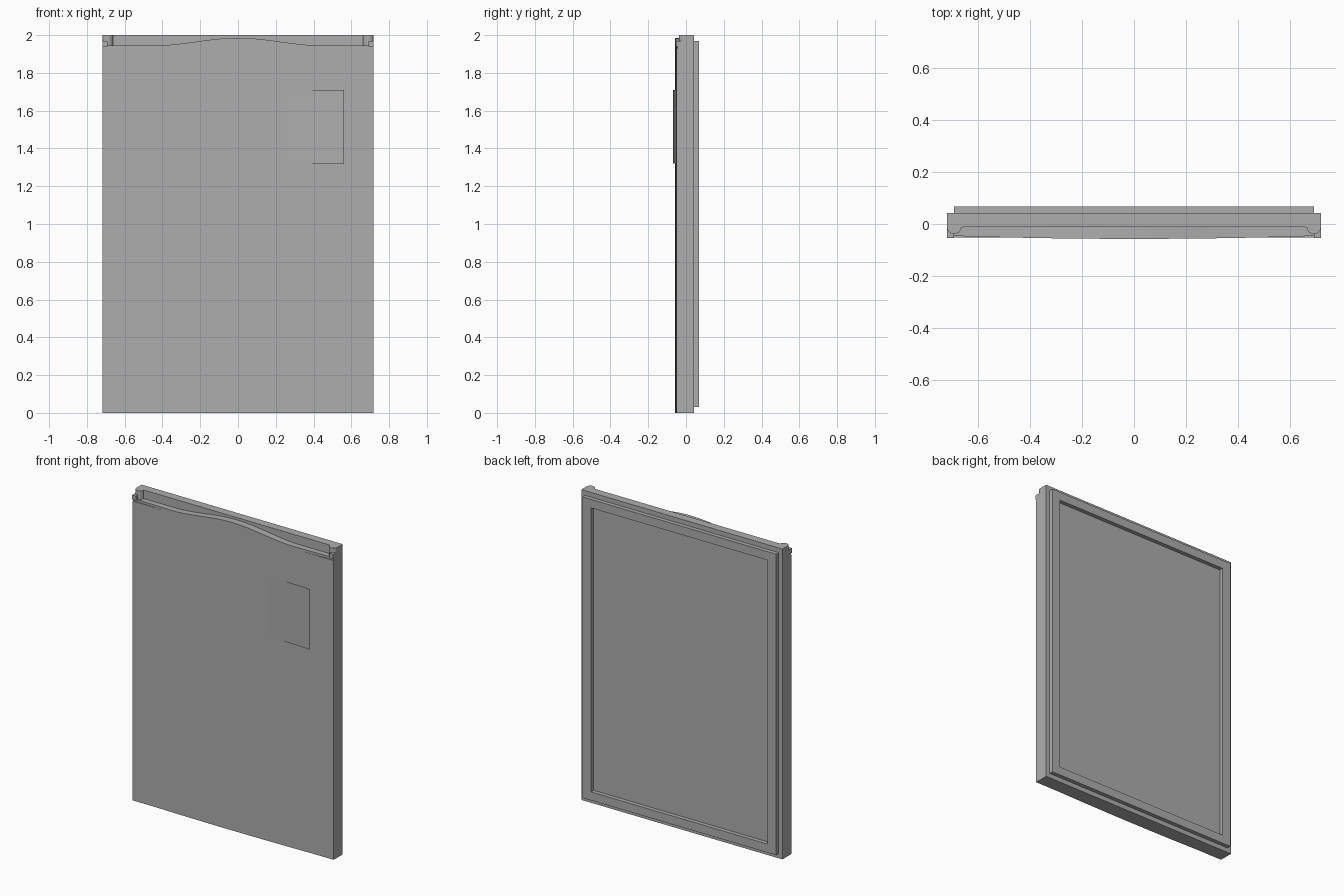
import bpy, bmesh, math

cube = bpy.data.objects.get("Cube")
if cube:
    bpy.data.objects.remove(cube, do_unlink=True)

grey = bpy.data.materials.new("neutral_grey")
grey.use_nodes = True
color = (0.42, 0.42, 0.42, 1)
grey.diffuse_color = color
grey.node_tree.nodes["Principled BSDF"].inputs["Base Color"].default_value = color

HALF_W, BACK, GROOVE, FRONT, BOW = 0.717, 0.042, -0.012, -0.045, 0.012


def finish(name, bm):
    bmesh.ops.recalc_face_normals(bm, faces=bm.faces)
    mesh = bpy.data.meshes.new(name)
    bm.to_mesh(mesh)
    bm.free()
    mesh.materials.append(grey)
    obj = bpy.data.objects.new(name, mesh)
    bpy.context.collection.objects.link(obj)
    return obj


def box(name, x0, x1, y0, y1, z0, z1):
    bm = bmesh.new()
    bmesh.ops.create_cube(bm, size=1)
    for v in bm.verts:
        v.co.x = x0 if v.co.x < 0 else x1
        v.co.y = y0 if v.co.y < 0 else y1
        v.co.z = z0 if v.co.z < 0 else z1
    return finish(name, bm)


def front_y(x):
    return FRONT - BOW * (1 - (x / HALF_W) ** 2)


def lip_z(x):
    return 1.945 + 0.02 * (1 + math.cos(math.pi * min(abs(x) / 0.45, 1)))


# Main slab behind the handle recess
box("door_slab", -HALF_W, HALF_W, GROOVE, BACK, 0, 2)

# Bowed front with a wavy top lip, lofted across the width
bm = bmesh.new()
rings = []
steps = 48
for i in range(steps + 1):
    x = HALF_W * (2 * i / steps - 1)
    f, z = front_y(x), lip_z(x)
    rings.append([bm.verts.new(p) for p in
                  ((x, GROOVE, 0), (x, f, 0), (x, f, z), (x, GROOVE, z))])
for a, b in zip(rings, rings[1:]):
    for k in range(4):
        n = (k + 1) % 4
        bm.faces.new((a[k], a[n], b[n], b[k]))
bm.faces.new(rings[0])
bm.faces.new(rings[-1])
front = finish("bowed_front", bm)
bpy.context.view_layer.objects.active = front
front.select_set(True)
bpy.ops.object.shade_smooth_by_angle(angle=math.radians(30))

# Flat skin that shows past the bow at both sides
box("front_skin", -HALF_W, HALF_W, -0.0515, GROOVE, 0.001, 1.93)

# Rounded end posts of the recess, with a small tab in front of each
for side, label in ((-1, "right"), (1, "left")):
    bm = bmesh.new()
    arc = [(0.69 + 0.027 * math.cos(t * math.pi / 8),
            -0.014 - 0.024 * math.sin(t * math.pi / 8)) for t in range(9)]
    outline = [(HALF_W, GROOVE)] + arc + [(0.655, GROOVE)]
    face = bm.faces.new([bm.verts.new((side * x, y, 1.94)) for x, y in outline])
    top = bmesh.ops.extrude_face_region(bm, geom=[face])["geom"]
    for v in top:
        if isinstance(v, bmesh.types.BMVert):
            v.co.z = 2
    finish(label + "_end_post", bm)
    xs = sorted((side * 0.69, side * HALF_W))
    box(label + "_end_tab", xs[0], xs[1], -0.054, -0.02, 1.94, 1.97)

# Raised seal frame on the back
bm = bmesh.new()
loops = []
for w, lo, hi in ((0.69, 0.03, 1.97), (0.63, 0.085, 1.915)):
    for y in (BACK - 0.002, 0.068):
        loops.append([bm.verts.new(p) for p in
                      ((-w, y, lo), (w, y, lo), (w, y, hi), (-w, y, hi))])
for a, b in ((0, 1), (1, 3), (3, 2), (2, 0)):
    for k in range(4):
        n = (k + 1) % 4
        bm.faces.new((loops[a][k], loops[a][n], loops[b][n], loops[b][k]))
finish("back_seal", bm)

# Thin plate lifting away from the front towards one side
bm = bmesh.new()
left, right = (0.25, front_y(0.25)), (0.56, -0.068)
bm.faces.new([bm.verts.new((x, y, z)) for (x, y), z in
              ((left, 1.32), (right, 1.32), (right, 1.71), (left, 1.71))])
finish("front_plate", bm)
